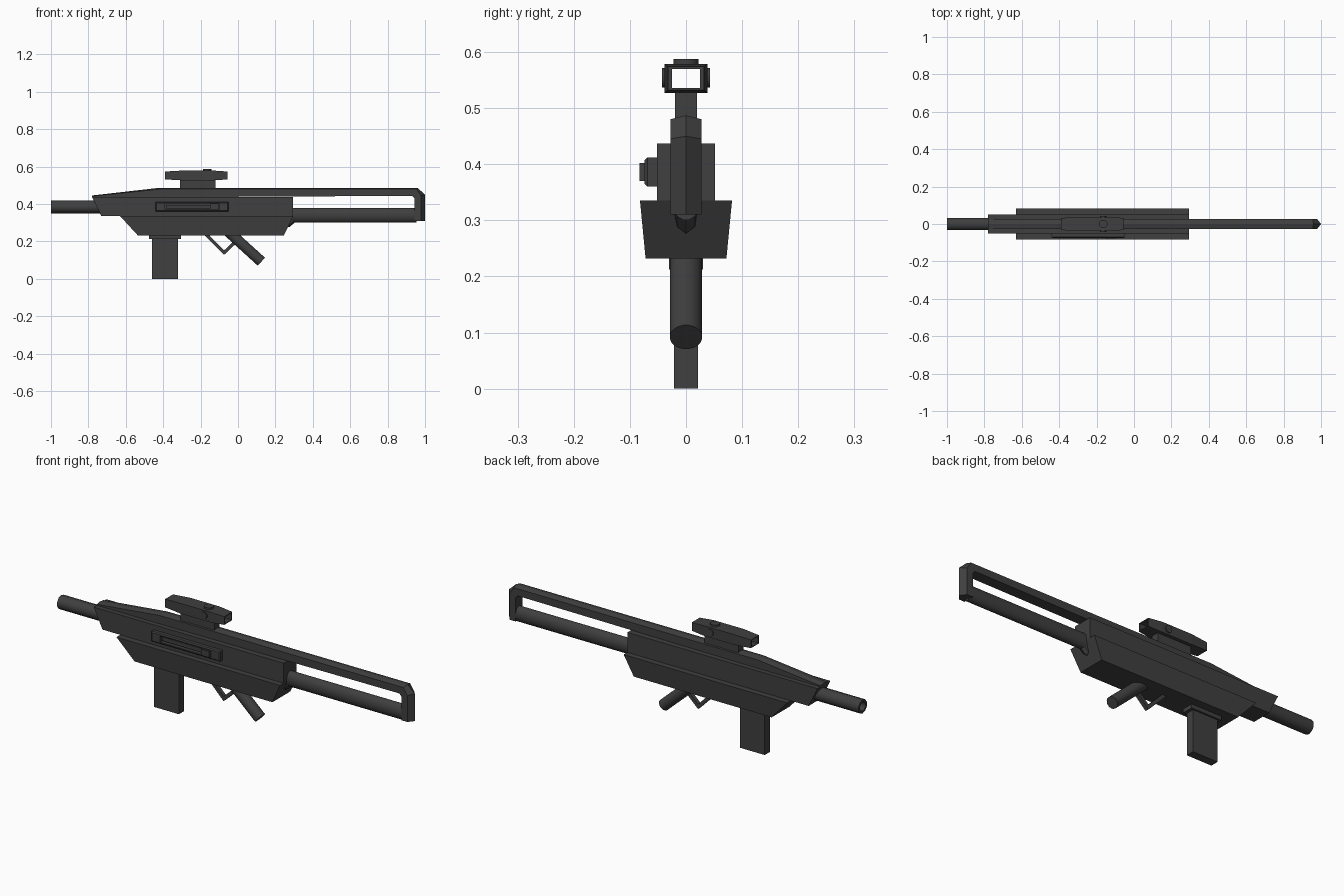
import bpy, bmesh, math
from mathutils import Vector

if "Cube" in bpy.data.objects:
    bpy.data.objects.remove(bpy.data.objects["Cube"], do_unlink=True)

gunmetal = bpy.data.materials.new("dark_grey")
gunmetal.use_nodes = True
COLOUR = (0.05, 0.05, 0.05, 1)
gunmetal.diffuse_color = COLOUR
gunmetal.node_tree.nodes["Principled BSDF"].inputs["Base Color"].default_value = COLOUR


def loft(name, rings, smooth=False, closed=False):
    """Skin matching rings of points; cap the ends, or join last to first."""
    bm = bmesh.new()
    loops = [[bm.verts.new(p) for p in ring] for ring in rings]
    n = len(loops[0])
    pairs = list(zip(loops, loops[1:]))
    if closed:
        pairs.append((loops[-1], loops[0]))
    else:
        bm.faces.new(loops[0][::-1])
        bm.faces.new(loops[-1])
    for a, b in pairs:
        for i in range(n):
            j = (i + 1) % n
            bm.faces.new((a[i], a[j], b[j], b[i]))
    bmesh.ops.recalc_face_normals(bm, faces=bm.faces)
    mesh = bpy.data.meshes.new(name)
    bm.to_mesh(mesh)
    bm.free()
    mesh.materials.append(gunmetal)
    obj = bpy.data.objects.new(name, mesh)
    bpy.context.collection.objects.link(obj)
    if smooth:
        bpy.ops.object.select_all(action='DESELECT')
        obj.select_set(True)
        bpy.context.view_layer.objects.active = obj
        bpy.ops.object.shade_smooth_by_angle(angle=math.radians(40))
    return obj


def plate(name, outline, y0, y1):
    """Side outline in x and z, extruded across y."""
    return loft(name, [[(x, y, z) for x, z in outline] for y in (y0, y1)])


def box(name, x0, x1, y0, y1, z0, z1):
    return plate(name, [(x0, z0), (x1, z0), (x1, z1), (x0, z1)], y0, y1)


def circle(centre, axis, radius, sides, stretch=1.0):
    axis = Vector(axis).normalized()
    side = Vector((0, 1, 0)) if abs(axis.y) < 0.9 else Vector((1, 0, 0))
    up = axis.cross(side)
    turns = [2 * math.pi * (i + 0.5) / sides for i in range(sides)]
    return [Vector(centre) + radius * (side * math.cos(t) + up * stretch * math.sin(t))
            for t in turns]


def tube(name, a, b, radius, sides=16, stretch=1.0):
    axis = Vector(b) - Vector(a)
    return loft(name, [circle(p, axis, radius, sides, stretch) for p in (a, b)], True)


def rect(x, y, z0, z1):
    return [(x, -y, z0), (x, y, z0), (x, y, z1), (x, -y, z1)]


# Receiver: narrow upper half on a wider tapered lower half
plate("upper_receiver", [(-0.78, 0.437), (-0.73, 0.335), (0.295, 0.335), (0.295, 0.437)],
      -0.052, 0.052)
loft("lower_receiver", [
    [(-0.535, -0.072, 0.232), (0.245, -0.072, 0.232), (0.245, 0.072, 0.232), (-0.535, 0.072, 0.232)],
    [(-0.63, -0.082, 0.335), (0.295, -0.082, 0.335), (0.295, 0.082, 0.335), (-0.63, 0.082, 0.335)]])

# Hollow barrel with an open muzzle
barrel_rings = [circle((x, 0, 0.385), (1, 0, 0), r, 10)
                for x, r in ((-0.7, 0.035), (-1, 0.035), (-1, 0.023), (-0.7, 0.023))]
loft("barrel", barrel_rings, True, closed=True)

# Top rail that bends down into the butt, ridged on its outer side
ridge = [(-0.78, 0.446), (-0.42, 0.487), (0.96, 0.487), (1, 0.45), (1, 0.31)]
shoulder = [(-0.78, 0.442), (-0.42, 0.48), (0.955, 0.48), (0.978, 0.445), (0.978, 0.31)]
inner = [(-0.78, 0.436), (-0.42, 0.437), (0.932, 0.444), (0.945, 0.43), (0.945, 0.31)]
W = 0.028
loft("top_rail_and_butt", [
    [(r[0], 0, r[1]), (s[0], W, s[1]), (i[0], W, i[1]), (i[0], -W, i[1]), (s[0], -W, s[1])]
    for r, s, i in zip(ridge, shoulder, inner)])

# Lower stock bar and the wedge under its root
tube("stock_bar", (0.25, 0, 0.34), (0.955, 0, 0.34), 0.028, 16, 1.42)
loft("stock_root", [
    [(x, -0.026, 0.34), (x, 0.026, 0.34), (x, 0.016, low + 0.012), (x, 0, low), (x, -0.016, low + 0.012)]
    for x, low in ((0.24, 0.275), (0.275, 0.277), (0.305, 0.302))])

# Magazine and its collar
box("magazine", -0.46, -0.32, -0.021, 0.021, 0, 0.24)
box("magazine_collar", -0.475, -0.305, -0.03, 0.03, 0.212, 0.24)

# Angled grip and pointed trigger guard
tube("grip", (-0.06, 0, 0.26), (0.125, 0, 0.092), 0.029, 20)
plate("trigger_guard", [(-0.185, 0.24), (-0.075, 0.128), (0.012, 0.21), (0.0, 0.222),
                        (-0.075, 0.152), (-0.16, 0.24)], -0.01, 0.01)

# Sight: open box on a block, widest in the middle
stations = [(-0.39, 0.032, 0.532, 0.574), (-0.3, 0.038, 0.527, 0.579),
            (-0.13, 0.038, 0.527, 0.579), (-0.055, 0.032, 0.532, 0.574)]
loft("sight_housing", [rect(*s) for s in stations]
     + [rect(x, 0.025, 0.536, 0.57) for x in (-0.055, -0.39)], closed=True)
box("sight_mount", -0.31, -0.12, -0.02, 0.02, 0.43, 0.53)
tube("sight_top_dial", (-0.165, 0, 0.572), (-0.165, 0, 0.588), 0.023)
for name, side in (("left", 1), ("right", -1)):
    tube(f"sight_{name}_dial", (-0.165, side * 0.03, 0.554), (-0.165, side * 0.043, 0.554), 0.018)

# Charging handle: raised frame, slide strip and knob on the right side
frame = [[(x0, y, z0), (x1, y, z0), (x1, y, z1), (x0, y, z1)] for x0, x1, z0, z1, y in (
    (-0.44, -0.05, 0.36, 0.412, -0.05), (-0.44, -0.05, 0.36, 0.412, -0.069),
    (-0.435, -0.055, 0.365, 0.407, -0.074), (-0.39, -0.1, 0.37, 0.402, -0.074),
    (-0.39, -0.1, 0.37, 0.402, -0.05))]
loft("handle_frame", frame, closed=True)
box("handle_slide", -0.385, -0.15, -0.066, -0.05, 0.376, 0.396)
box("handle_knob", -0.15, -0.105, -0.083, -0.05, 0.37, 0.402)
